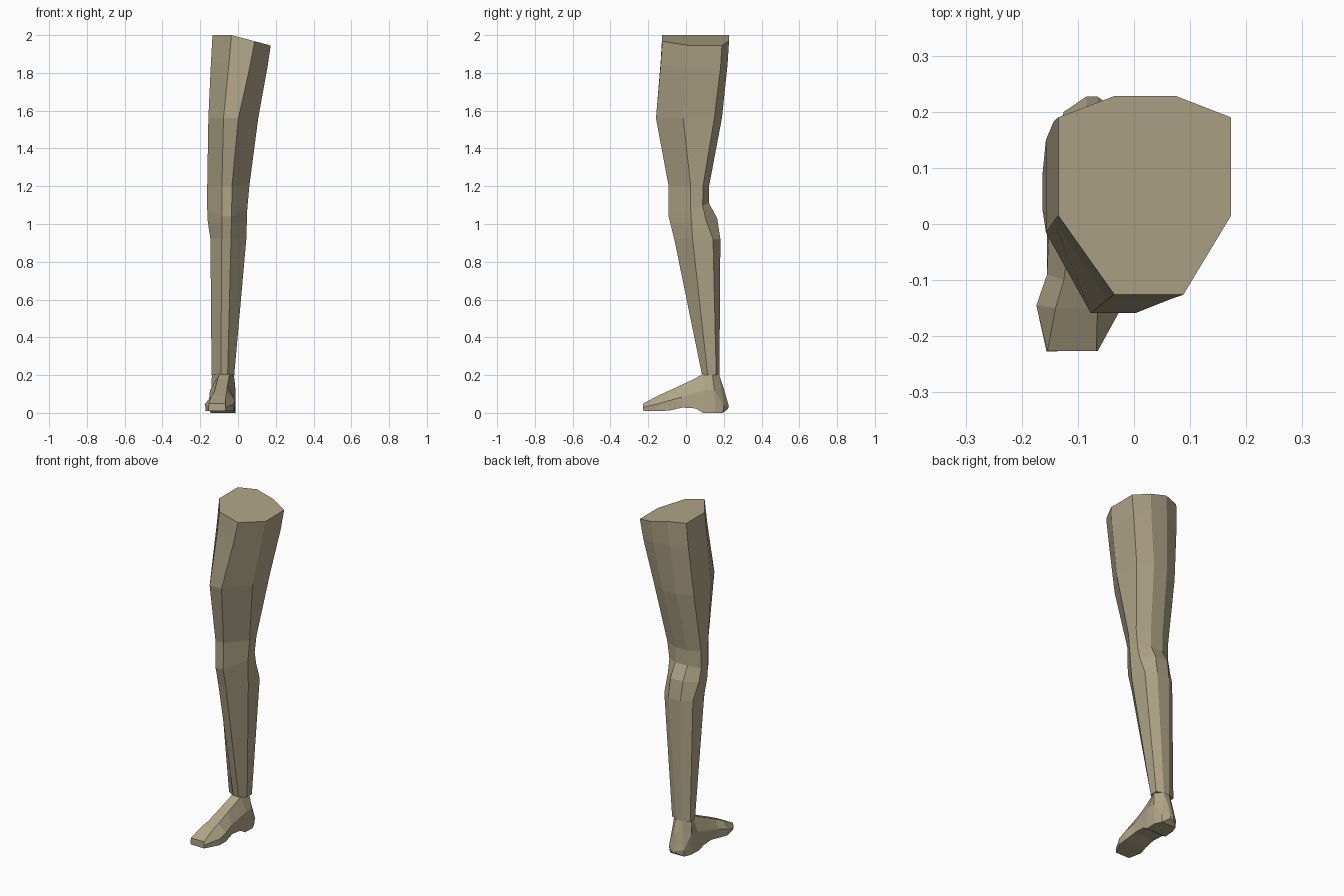
import bpy, bmesh

skin = bpy.data.materials.new("khaki")
skin.diffuse_color = (0.43, 0.375, 0.24, 1)


def loft(name, rings):
    """Skin a list of equal-length point rings and cap both ends."""
    bm = bmesh.new()
    vr = [[bm.verts.new(p) for p in r] for r in rings]
    n = len(vr[0])
    for a, b in zip(vr, vr[1:]):
        for i in range(n):
            j = (i + 1) % n
            bm.faces.new((a[i], a[j], b[j], b[i]))
    bm.faces.new(vr[0])
    bm.faces.new(vr[-1])
    bmesh.ops.recalc_face_normals(bm, faces=bm.faces)
    me = bpy.data.meshes.new(name)
    bm.to_mesh(me)
    bm.free()
    me.materials.append(skin)
    ob = bpy.data.objects.new(name, me)
    bpy.context.collection.objects.link(ob)
    return ob


def leg_ring(zf, zb, drop, xs, fx, bx, ys):
    """Eight-sided section: xs sides, fx/bx front and back edges, ys four depths."""
    pts = [(fx[0], ys[0]), (fx[1], ys[0]), (xs[1], ys[1]), (xs[1], ys[2]),
           (bx[1], ys[3]), (bx[0], ys[3]), (xs[0], ys[2]), (xs[0], ys[1])]
    out = []
    for x, y in pts:
        t = (y - ys[0]) / (ys[3] - ys[0])
        s = max(0, (x - fx[0]) / (xs[1] - fx[0]))
        out.append((x, y, zf + (zb - zf) * t - drop * s))
    return out


# Thigh, knee, calf down to the ankle
loft("leg", [leg_ring(*r) for r in (
    (2.0, 2.0, .055, (-.135, .173), (-.035, .088), (-.035, .075), (-.126, .015, .19, .228)),
    (1.86, 1.86, .03, (-.143, .156), (-.047, .065), (-.045, .063), (-.134, .005, .183, .220)),
    (1.56, 1.56, 0, (-.157, .107), (-.077, .002), (-.07, .02), (-.159, -.015, .15, .190)),
    (1.2, 1.2, 0, (-.163, .060), (-.085, -.032), (-.095, -.015), (-.092, .025, .09, .122)),
    (1.04, 1.11, 0, (-.163, .049), (-.085, -.034), (-.095, -.015), (-.092, .025, .088, .122)),
    (1.0, 1.03, 0, (-.160, .047), (-.085, -.035), (-.095, -.012), (-.082, .028, .105, .165)),
    (.92, .92, 0, (-.146, .044), (-.086, -.037), (-.09, -.01), (-.062, .035, .143, .182)),
    (.2, .2, 0, (-.140, -.020), (-.091, -.055), (-.095, -.06), (.085, .115, .16, .177)),
)])


def foot_ring(yb, ym, yt, zb, zm, zt, bx, mx, tx):
    """Six-sided section: bottom, middle and top pairs."""
    return [(bx[0], yb, zb), (bx[1], yb, zb), (mx[1], ym, zm),
            (tx[1], yt, zt), (tx[0], yt, zt), (mx[0], ym, zm)]


# Foot from toe to heel
loft("foot", [foot_ring(*r) for r in (
    (-.226, -.227, -.226, .01, .03, .05, (-.155, -.066), (-.156, -.065), (-.154, -.067)),
    (-.145, -.145, -.15, .01, .048, .09, (-.172, -.022), (-.174, -.02), (-.14, -.065)),
    (-.09, -.09, -.10, .012, .065, .113, (-.155, -.018), (-.155, -.016), (-.125, -.06)),
    (-.02, -.02, -.02, .028, .085, .15, (-.155, -.025), (-.152, -.025), (-.115, -.055)),
    (.05, .05, .04, .024, .105, .178, (-.155, -.02), (-.150, -.02), (-.108, -.05)),
    (.09, .10, .088, .0, .12, .205, (-.145, -.015), (-.148, -.014), (-.10, -.045)),
    (.155, .15, .14, .0, .12, .205, (-.14, -.013), (-.142, -.013), (-.138, -.022)),
    (.195, .20, .175, .0, .04, .203, (-.125, -.03), (-.125, -.027), (-.098, -.058)),
    (.222, .227, .20, .02, .035, .13, (-.088, -.062), (-.085, -.065), (-.085, -.065)),
)])
